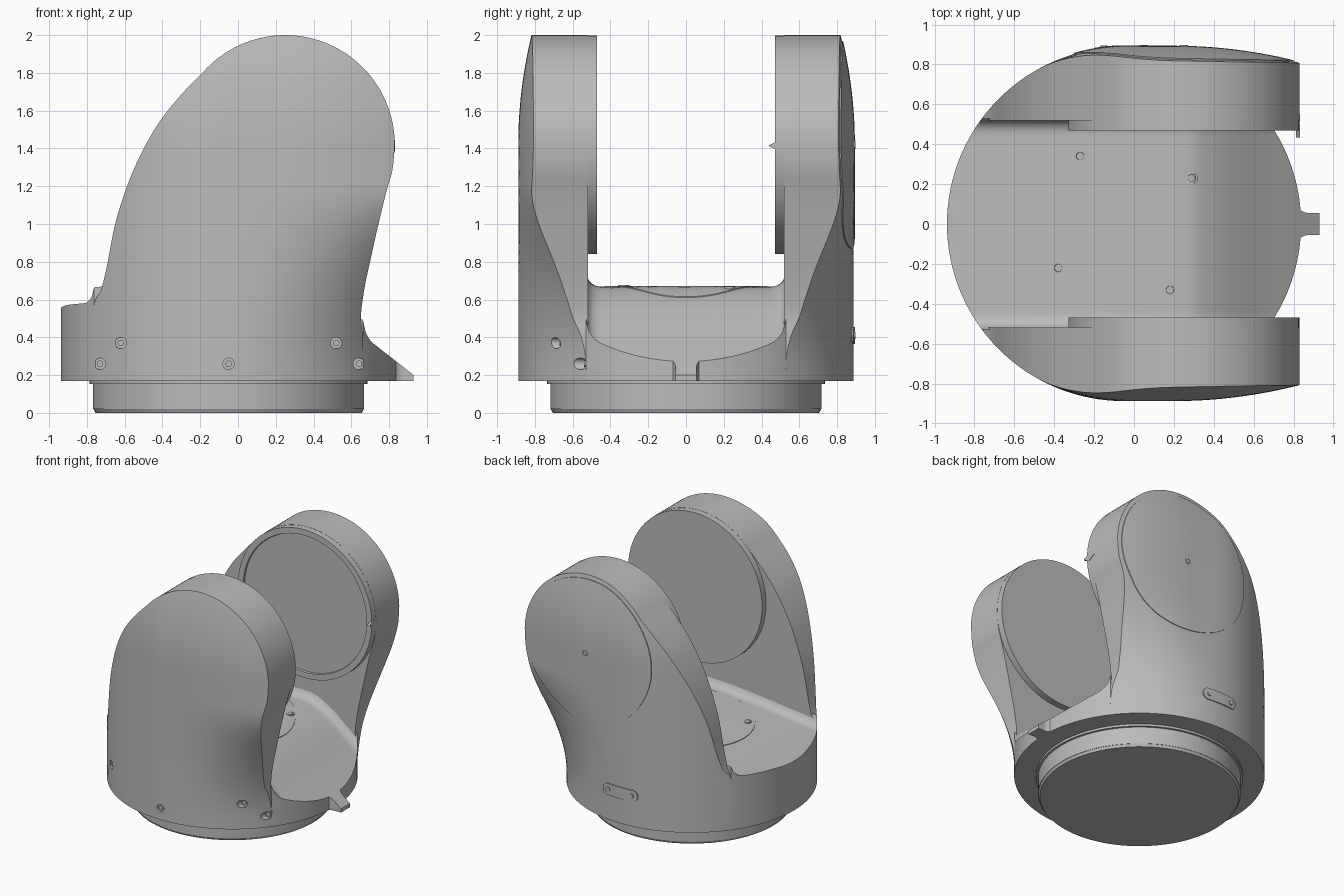
import bpy, bmesh, math
from mathutils import Matrix, Vector

if "Cube" in bpy.data.objects:
    bpy.data.objects.remove(bpy.data.objects["Cube"])

grey = bpy.data.materials.new("housing grey")
grey.use_nodes = True
grey.diffuse_color = (0.5, 0.5, 0.5, 1)
grey.node_tree.nodes["Principled BSDF"].inputs["Base Color"].default_value = (0.5, 0.5, 0.5, 1)

CX, R = -0.05, 0.888          # centre and radius of the round body
HX, HZ, HR = 0.25, 1.42, 0.58  # pivot axis and housing radius
BOTTOM, WALL = 0.17, 0.52


def curve_table(points):
    """Smooth monotone interpolation through a few points."""
    xs, ys = zip(*points)
    d = [(ys[i + 1] - ys[i]) / (xs[i + 1] - xs[i]) for i in range(len(xs) - 1)]
    m = [d[0]] + [2 * a * b / (a + b) if a * b > 0 else 0 for a, b in zip(d, d[1:])] + [d[-1]]

    def f(x):
        x = min(max(x, xs[0]), xs[-1])
        i = max(k for k in range(len(d)) if xs[k] <= x)
        h = xs[i + 1] - xs[i]
        t = (x - xs[i]) / h
        return (ys[i] * (1 + 2 * t) * (1 - t) ** 2 + ys[i + 1] * t * t * (3 - 2 * t)
                + h * m[i] * t * (1 - t) ** 2 - h * m[i + 1] * t * t * (1 - t))
    return f


floor_z = curve_table([(-0.94, 0.555), (-0.91, 0.57), (-0.78, 0.583), (0.2, 0.668),
                       (0.28, 0.662), (0.4, 0.61), (0.7, 0.38), (0.93, 0.2)])
arm_left = curve_table([(BOTTOM, -0.765), (0.57, -0.765), (0.65, -0.725), (0.75, -0.70),
                        (1.0, -0.65), (1.27, -0.56), (1.52, -0.43), (1.68, -0.305), (1.8, -0.188)])
arm_right = curve_table([(BOTTOM, 0.665), (0.42, 0.66), (0.5, 0.65), (0.6, 0.66),
                         (0.85, 0.71), (1.17, 0.785), (1.3, 0.82), (HZ, 0.83)])


def arm_span(z):
    c = math.sqrt(max(0, HR ** 2 - (z - HZ) ** 2))
    return (HX - c if z > 1.8 else arm_left(z)), (HX + c if z > HZ else arm_right(z))


def half_chord(d):
    return math.sqrt(max(0, R * R - d * d))


def outer_y(x, z):
    """Outer skin of an arm: round below, widening to a shallow dome above."""
    low = half_chord(x - CX)
    high = low if x < CX else R - 0.08 * max(0, (x - 0.2) / 0.63) ** 2
    t = min(1, max(0, (z - 0.25) / 0.95))
    t = t * t * (3 - 2 * t)
    y = low + (high - low) * t - 0.07 * max(0, (z - HZ) / HR) ** 2
    return max(y, WALL + 0.004)


def finish(bm, name):
    bmesh.ops.recalc_face_normals(bm, faces=bm.faces)
    me = bpy.data.meshes.new(name)
    bm.to_mesh(me)
    bm.free()
    ob = bpy.data.objects.new(name, me)
    bpy.context.collection.objects.link(ob)
    me.materials.append(grey)
    return ob


def grid_solid(name, nu, nv, front, back):
    """Closed solid between two surfaces given as functions of u, v in 0..1."""
    bm = bmesh.new()
    a, b = ([[bm.verts.new(f(i / nu, j / nv)) for j in range(nv + 1)] for i in range(nu + 1)]
            for f in (front, back))
    for i in range(nu):
        for j in range(nv):
            for g in (a, b):
                bm.faces.new((g[i][j], g[i + 1][j], g[i + 1][j + 1], g[i][j + 1]))
    for j in range(nv):
        for i in (0, nu):
            bm.faces.new((a[i][j], a[i][j + 1], b[i][j + 1], b[i][j]))
    for i in range(nu):
        for j in (0, nv):
            bm.faces.new((a[i][j], a[i + 1][j], b[i + 1][j], b[i][j]))
    bmesh.ops.remove_doubles(bm, verts=bm.verts, dist=0.0002)
    return finish(bm, name)


def cylinder(name, centre, axis, r, depth, r2=None, inset=0, stretch=1, turn=0, n=32):
    bm = bmesh.new()
    bmesh.ops.create_cone(bm, cap_ends=True, segments=n, radius1=r,
                          radius2=r if r2 is None else r2, depth=depth)
    if inset:
        top = [f for f in bm.faces if f.normal.z > 0.9]
        bmesh.ops.inset_region(bm, faces=top, thickness=inset)
        bmesh.ops.inset_region(bm, faces=top, thickness=0.004, depth=-0.012)
    q = Vector(axis).to_track_quat('Z', 'Y').to_matrix().to_4x4()
    spin = Matrix.Rotation(turn, 4, 'Y') @ q @ Matrix.Diagonal((stretch, 1, 1, 1))
    bm.transform(Matrix.Translation(centre) @ spin)
    return finish(bm, name)


def round_patch(u, v):
    """Map the unit square to the unit disc."""
    u, v = 2 * u - 1, 2 * v - 1
    return u * math.sqrt(1 - v * v / 2), v * math.sqrt(1 - u * u / 2)


# Turntable base
cylinder("base_drum", (CX, 0, 0.09), (0, 0, 1), 0.718, 0.14, n=96)
cylinder("base_foot", (CX, 0, 0.0125), (0, 0, 1), 0.705, 0.025, r2=0.718, n=96)
cylinder("base_collar", (CX, 0, 0.163), (0, 0, 1), 0.735, 0.02, n=96)


# Cradle floor with fillets running up to the arms
def floor_point(u, v, top=True):
    y = (2 * v - 1) * (WALL + 0.01)
    x = CX + (2 * u - 1) * half_chord(y)
    r = 0.08
    lift = max(0, abs(y) - (WALL + 0.01 - r))
    z = floor_z(x) + r - math.sqrt(max(0, r * r - lift * lift)) if top else BOTTOM
    return x, y, z


grid_solid("cradle_floor", 70, 64, floor_point, lambda u, v: floor_point(u, v, False))


# Pointer lip at the open end
def lip_point(u, v, top=True):
    x = 0.8 + 0.13 * u
    w = 0.055 + 0.05 * max(0, 1 - u * 1.7) ** 2
    return x, (2 * v - 1) * w, floor_z(x) if top else BOTTOM


grid_solid("pointer_lip", 10, 4, lip_point, lambda u, v: lip_point(u, v, False))


# Round hub plate following the floor
def hub_point(u, v, h=0.005):
    a, b = round_patch(u, v)
    x = CX + 0.45 * a
    return x, 0.45 * b, floor_z(x) + h


grid_solid("hub_plate", 32, 32, hub_point, lambda u, v: hub_point(u, v, -0.02))
for x, y in [(-0.27, 0.34), (0.29, 0.23), (-0.38, -0.22), (0.18, -0.33)]:
    cylinder("hub_screw", (x, y, floor_z(x) + 0.002), (0, 0, 1), 0.03, 0.014, inset=0.01)

# Two arms with inner pivot housings
arms = {}
for side, label in ((-1, "front"), (1, "back")):
    def skin(u, v, outer=True):
        z = BOTTOM + (2 - BOTTOM) * math.sin(v * math.pi / 2)
        x0, x1 = arm_span(z)
        x = x0 + (x1 - x0) * u
        return x, side * (outer_y(x, z) if outer else WALL), z
    arms[side] = grid_solid(label + "_arm", 48, 60, skin, lambda u, v: skin(u, v, False))
    cylinder(label + "_pivot_housing", (HX, side * 0.535, HZ), (0, -side, 0), HR - 0.001, 0.13,
             inset=0.045 if side > 0 else 0, n=96)

# Screw pockets in the front cover: x, z, depth, stretch, turn
pockets = [(0.6, 1.84, 0.15, 1.6, -0.9), (-0.41, 1.5, 0.05, 1.5, 0.6), (-0.6, 0.9, 0.04, 1, 0),
           (0.645, 0.85, 0.12, 1.7, 0.1), (-0.62, 0.37, 0.03, 1, 0), (-0.73, 0.26, 0.03, 1, 0),
           (-0.05, 0.26, 0.015, 1, 0), (0.52, 0.37, 0.03, 1, 0), (0.64, 0.26, 0.03, 1, 0)]
for x, z, depth, stretch, turn in pockets:
    y = outer_y(x, z) - depth
    cutter = cylinder("pocket_cutter", (x, -y - 0.2, z), (0, 1, 0), 0.03, 0.4, stretch=stretch, turn=turn, n=24)
    mod = arms[-1].modifiers.new("pocket", 'BOOLEAN')
    mod.operation, mod.solver, mod.object = 'DIFFERENCE', 'EXACT', cutter
    bpy.context.view_layer.objects.active = arms[-1]
    bpy.ops.object.modifier_apply(modifier=mod.name)
    bpy.data.objects.remove(cutter)
    cylinder("cover_screw", (x, -y - 0.004, z), (0, -1, 0), 0.017, 0.012, n=16)


# Domed pivot cap on the back arm
def cap_point(u, v, h=0.006):
    a, b = round_patch(u, v)
    x, z = HX + 0.55 * a, HZ + 0.55 * b
    return x, outer_y(x, z) + h, z


grid_solid("pivot_cap", 36, 36, cap_point, lambda u, v: cap_point(u, v, -0.02))
cylinder("pivot_cap_screw", (HX, outer_y(HX, HZ) + 0.004, HZ), (0, 1, 0), 0.022, 0.012, inset=0.006)


# Rounded service plate low on the back arm
def plate_point(u, v, h=0.008):
    dx = 0.15 * (2 * u - 1)
    end = min(1, max(0, abs(dx) - 0.105) / 0.045)
    x, z = CX + dx, 0.41 + 0.045 * (2 * v - 1) * math.sqrt(1 - end * end)
    return x, outer_y(x, z) + h, z


grid_solid("service_plate", 40, 6, plate_point, lambda u, v: plate_point(u, v, -0.02))
for dx in (-0.1, 0.1):
    cylinder("service_screw", (CX + dx, outer_y(CX + dx, 0.41) + 0.008, 0.41), (0, 1, 0), 0.018, 0.012, n=16)

# Index tab on the back housing
cylinder("index_tab", (0.822, 0.495, 1.415), (1, 0, 0), 0.03, 0.02, stretch=2, n=4)

# Smooth shading with crisp edges
bpy.ops.object.select_all(action='DESELECT')
for ob in bpy.context.collection.objects:
    if ob.type == 'MESH' and grey.name in ob.data.materials:
        ob.select_set(True)
        bpy.context.view_layer.objects.active = ob
bpy.ops.object.shade_smooth_by_angle(angle=math.radians(32))
